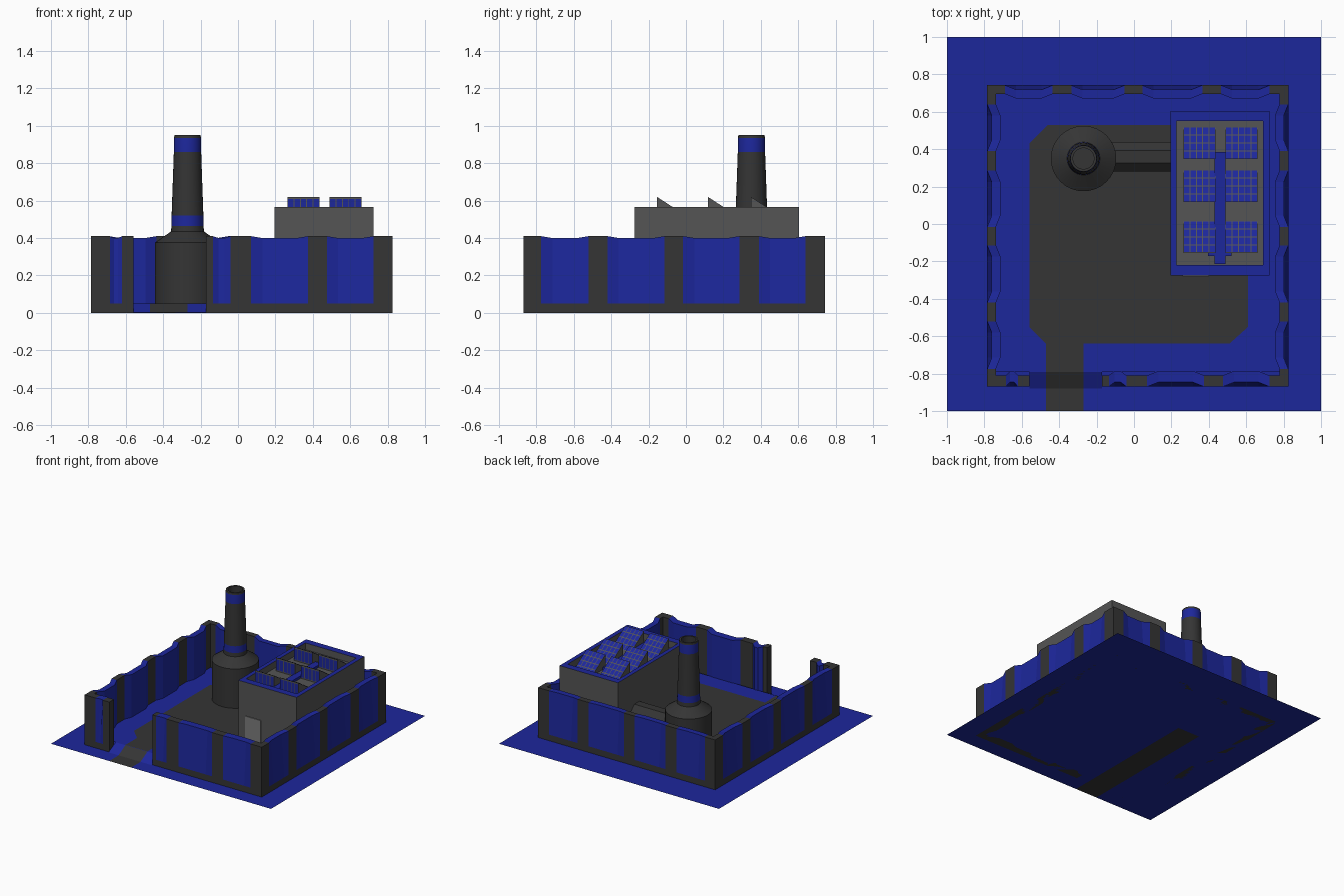
import bpy, bmesh, math
from mathutils import Vector

if "Cube" in bpy.data.objects:
    bpy.data.objects.remove(bpy.data.objects["Cube"])

def mat(name, col):
    m = bpy.data.materials.new(name)
    m.diffuse_color = (*col, 1)
    m.use_nodes = True
    m.node_tree.nodes["Principled BSDF"].inputs["Base Color"].default_value = m.diffuse_color
    return m

BLUE = mat("blue", (0.012, 0.02, 0.33))
DARK = mat("dark", (0.035, 0.035, 0.035))
GREY = mat("grey", (0.09, 0.09, 0.09))
LIGHT = mat("light", (0.2, 0.2, 0.2))

def finish(name, bm, mats, recalc=True):
    if recalc:
        bmesh.ops.recalc_face_normals(bm, faces=bm.faces)
    me = bpy.data.meshes.new(name)
    bm.to_mesh(me)
    bm.free()
    for m in mats:
        me.materials.append(m)
    ob = bpy.data.objects.new(name, me)
    bpy.context.collection.objects.link(ob)
    return ob

def loft(name, rings, mats, pick=lambda i, j: 0, caps=(True, True), cap_mat=0):
    """Skin a list of closed rings; pick(i, j) gives each face its material."""
    bm = bmesh.new()
    vs = [[bm.verts.new(p) for p in r] for r in rings]
    n = len(rings[0])
    for i in range(len(vs) - 1):
        for j in range(n):
            k = (j + 1) % n
            bm.faces.new((vs[i][j], vs[i][k], vs[i+1][k], vs[i+1][j])).material_index = pick(i, j)
    for use, r in zip(caps, (vs[0], vs[-1])):
        if use:
            bm.faces.new(r).material_index = cap_mat
    return finish(name, bm, mats)

def polys(name, faces, mats):
    """Loose polygons, each given as (material index, points)."""
    bm = bmesh.new()
    for mi, pts in faces:
        bm.faces.new([bm.verts.new(p) for p in pts]).material_index = mi
    return finish(name, bm, mats, False)

def rect(x0, x1, y0, y1, z0, z1=None):
    z1 = z0 if z1 is None else z1
    return [(x0, y0, z0), (x1, y0, z0), (x1, y1, z1), (x0, y1, z1)]

def box(name, x0, x1, y0, y1, z0, z1, m):
    return loft(name, [rect(x0, x1, y0, y1, z0), rect(x0, x1, y0, y1, z1)], [m])

RX0, RX1 = -0.47, -0.27      # road edges
GX0, GX1 = -0.56, -0.17      # gate edges
F = 0.05                     # yard level

# ground with road strip
polys("ground", [(0, rect(-1, RX0, -1, 1, 0)), (0, rect(RX1, 1, -1, 1, 0)),
                 (0, rect(RX0, RX1, 0.2, 1, 0)), (1, rect(RX0, RX1, -1, 0.2, 0))], [BLUE, DARK])

# raised yard and its paved area
polys("yard_floor", [(0, rect(-0.76, 0.8, -0.79, 0.72, F))], [BLUE])
pad = [(-0.47, -0.64), (0.51, -0.64), (0.61, -0.55), (0.61, 0.43), (0.51, 0.53),
       (-0.46, 0.53), (-0.56, 0.43), (-0.56, -0.55)]
polys("paving", [(0, [(x, y, F + 0.002) for x, y in pad]),
                 (0, rect(RX0, RX1, -0.79, -0.64, F + 0.002))], [DARK])

# gate ramp
cols = [(GX0, RX0, 0), (RX0, RX1, 1), (RX1, GX1, 0)]
polys("gate_ramp", [(m, rect(a, b, -0.88, -0.79, 0.001, F)) for a, b, m in cols], [BLUE, DARK])

# perimeter walls: upright pillars with inward-leaning panels between
def wall(name, pillars, place, thick=0.047):
    st = []
    for i, (a, b) in enumerate(pillars):
        st += [(a, 0, 0.41), (b, 0, 0.41)]
        if i + 1 < len(pillars):
            c = pillars[i + 1][0]
            e = min(0.06, (c - b) / 3)
            st += [(b + e, 0.024, 0.4), (c - e, 0.024, 0.4)]
    rings = []
    for t, o, h in st:
        sec = [(0, 0), (0, F), (o, h), (o + thick, h), (o + thick, 0)]
        rings.append([(*place(t, d), z) for d, z in sec])
    loft(name, rings, [DARK, BLUE], lambda i, j: int(i % 4 != 0 and j in (1, 2, 3)))

X0, X1, Y0, Y1 = -0.785, 0.825, -0.87, 0.742
side = [(Y0, -0.775), (-0.52, -0.42), (-0.115, -0.015), (0.285, 0.39), (0.64, Y1)]
wall("right_wall", side, lambda t, d: (X1 - d, t))
wall("left_wall", side, lambda t, d: (X0 + d, t))
wall("back_wall", [(X0, -0.69), (-0.435, -0.335), (-0.05, 0.045), (0.365, 0.465), (0.725, X1)],
     lambda t, d: (t, Y1 - d))
front = lambda t, d: (t, Y0 + d)
wall("front_wall_left", [(X0, -0.685), (-0.62, GX0)], front, 0.06)
wall("front_wall_right", [(GX1, -0.135), (-0.04, 0.07), (0.375, 0.475), (0.725, X1)], front, 0.06)

# chimney: drum, shoulder, banded stack, hollow mouth
prof = [(0.175, F), (0.175, 0.375), (0.088, 0.435), (0.086, 0.465), (0.085, 0.52),
        (0.073, 0.86), (0.072, 0.935), (0.07, 0.95), (0.056, 0.95), (0.056, 0.8)]
N = 32
rings = [[(-0.27 + r * math.cos(2 * math.pi * k / N), 0.35 + r * math.sin(2 * math.pi * k / N), z)
          for k in range(N)] for r, z in prof]
ch = loft("chimney", rings, [DARK, BLUE], lambda i, j: int(i in (3, 5)))
ch.data.shade_smooth()
bpy.context.view_layer.objects.active = ch
ch.select_set(True)
bpy.ops.object.shade_smooth_by_angle(angle=math.radians(25))

# flue pipe from chimney to building
def oct_ring(x):
    return [(x, 0.36 + 0.085 * math.cos(math.pi * (k + 0.5) / 4),
             0.23 + 0.085 * math.sin(math.pi * (k + 0.5) / 4)) for k in range(8)]
loft("flue_pipe", [oct_ring(-0.2), oct_ring(0.22)], [DARK])

# main building with parapet and sunken roof
ROOF = 0.51
out, inn = (0.195, 0.725, -0.275, 0.605), (0.228, 0.69, -0.22, 0.55)
loft("building", [rect(*out, F), rect(*out, 0.565), rect(*inn, 0.565), rect(*inn, ROOF)],
     [GREY, BLUE], lambda i, j: int(i == 1))
box("door", 0.26, 0.40, -0.281, -0.27, F, 0.29, LIGHT)

# blue duct running between the skylights
box("roof_duct", 0.43, 0.488, -0.215, 0.385, ROOF, ROOF + 0.02, BLUE)
box("roof_duct_cross", 0.395, 0.52, -0.17, -0.15, ROOF, ROOF + 0.02, BLUE)

# sawtooth skylights with window grids on slope and front
D, TOP = 0.17, 0.62
nrm = Vector((0, TOP - ROOF, D)).normalized() * 0.002
for x0 in (0.265, 0.49):
    x1 = x0 + 0.17
    for y0 in (0.347, 0.117, -0.155):
        tri = [(y0, ROOF), (y0, TOP), (y0 + D, ROOF)]
        loft("skylight", [[(x, y, z) for y, z in tri] for x in (x0, x1)], [GREY])
        panes, g = [], 0.0025
        w = (x1 - x0) / 5
        for c in range(5):
            a, b = x0 + c * w + g, x0 + (c + 1) * w - g
            lo, hi, yf = ROOF + 0.01, TOP - 0.012, y0 - 0.002
            panes.append((0, [(a, yf, lo), (b, yf, lo), (b, yf, hi), (a, yf, hi)]))
            for r in range(4):
                s, t = r / 4 + 0.018, (r + 1) / 4 - 0.018
                q = [(a, s), (b, s), (b, t), (a, t)]
                panes.append((0, [Vector((x, y0 + D * f, TOP + (ROOF - TOP) * f)) + nrm for x, f in q]))
        polys("skylight_panes", panes, [BLUE])
